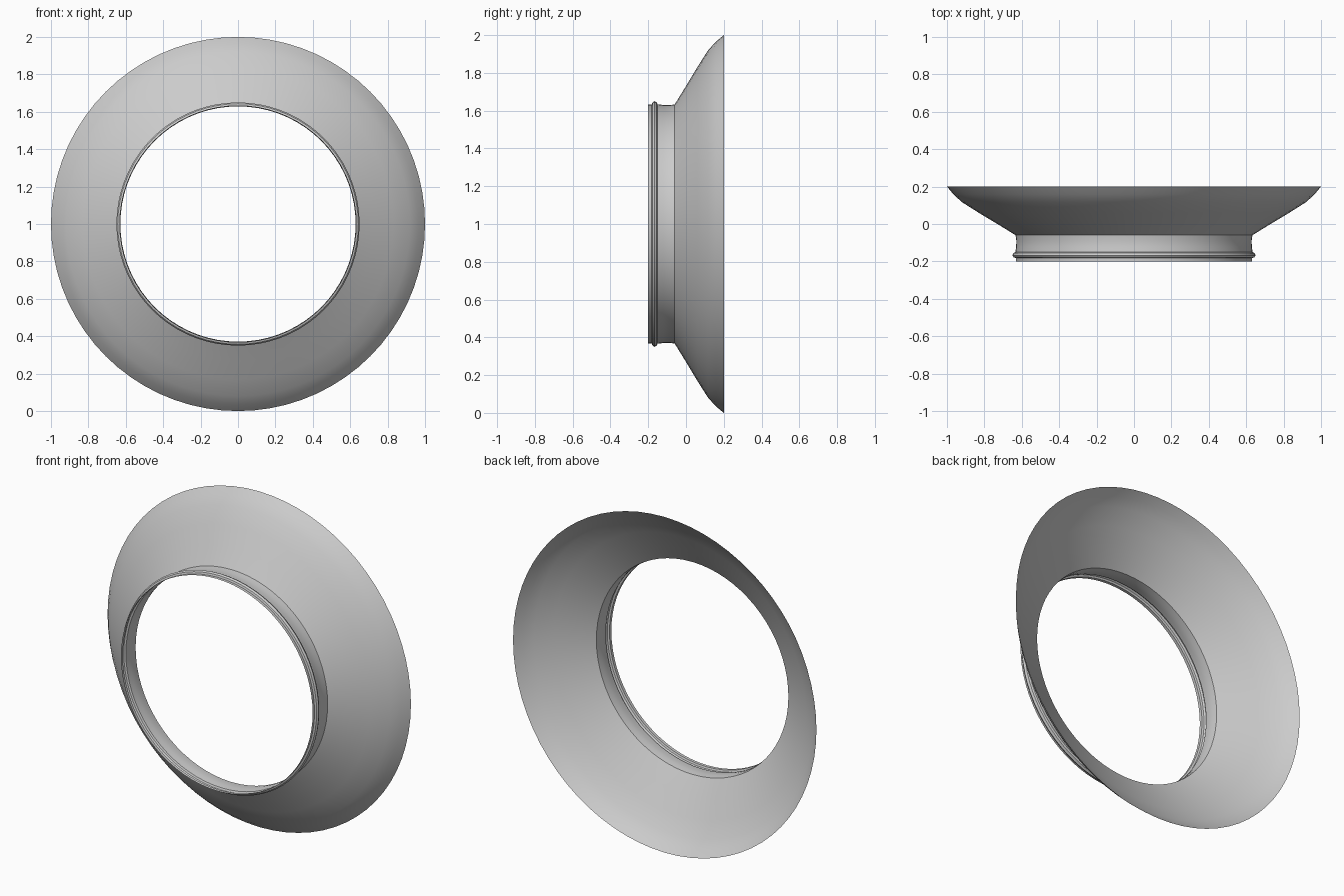
import bpy, bmesh, math

if "Cube" in bpy.data.objects:
    bpy.data.objects.remove(bpy.data.objects["Cube"])

SEGMENTS = 72


def revolve(name, profile):
    """Spin (radius, y) points around the horizontal y axis at z = 1."""
    bm = bmesh.new()
    rings = []
    for r, y in profile:
        rings.append([bm.verts.new((r * math.cos(2 * math.pi * i / SEGMENTS), y,
                                    1 + r * math.sin(2 * math.pi * i / SEGMENTS)))
                      for i in range(SEGMENTS)])
    for a, b in zip(rings, rings[1:]):
        for i in range(SEGMENTS):
            j = (i + 1) % SEGMENTS
            bm.faces.new((a[i], a[j], b[j], b[i]))
    mesh = bpy.data.meshes.new(name)
    bm.to_mesh(mesh)
    bm.free()
    obj = bpy.data.objects.new(name, mesh)
    bpy.context.collection.objects.link(obj)
    bpy.ops.object.select_all(action='DESELECT')
    obj.select_set(True)
    bpy.context.view_layer.objects.active = obj
    bpy.ops.object.shade_smooth_by_angle(angle=math.radians(35))
    return obj


# Thin flared shell, widening towards the back
revolve("flared_shell", [(0.633, -0.06), (0.73, 0.0), (0.83, 0.06),
                         (0.92, 0.117), (0.965, 0.158), (1.0, 0.2)])

# Short neck with a raised bead near the front edge
revolve("beaded_neck", [(0.632, -0.2), (0.632, -0.182), (0.643, -0.178),
                        (0.650, -0.168), (0.644, -0.155), (0.634, -0.15),
                        (0.630, -0.12), (0.629, -0.09), (0.633, -0.06)])
